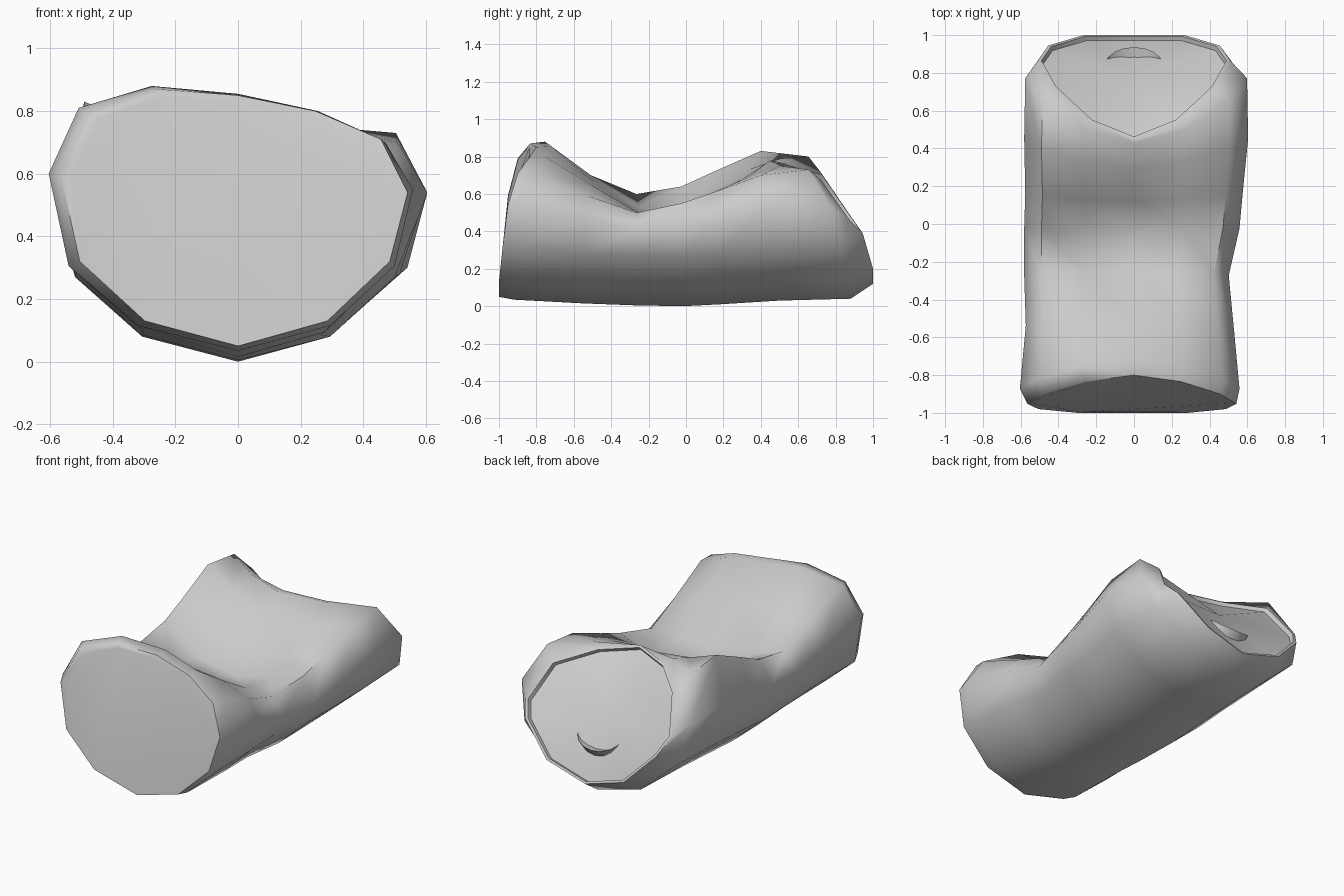
import bpy, bmesh, math
from mathutils import Vector

cube = bpy.data.objects.get("Cube")
if cube:
    bpy.data.objects.remove(cube)

metal = bpy.data.materials.new("light_grey_metal")
metal.use_nodes = True
metal.diffuse_color = (0.6, 0.6, 0.6, 1)
metal.node_tree.nodes["Principled BSDF"].inputs["Base Color"].default_value = (0.6, 0.6, 0.6, 1)


def finish(bm, name, angle):
    bmesh.ops.recalc_face_normals(bm, faces=bm.faces)
    mesh = bpy.data.meshes.new(name)
    bm.to_mesh(mesh)
    bm.free()
    mesh.materials.append(metal)
    obj = bpy.data.objects.new(name, mesh)
    bpy.context.collection.objects.link(obj)
    bpy.ops.object.select_all(action='DESELECT')
    obj.select_set(True)
    bpy.context.view_layer.objects.active = obj
    bpy.ops.object.shade_smooth_by_angle(angle=math.radians(angle))
    return obj


# Twelve-sided cross-section: x offsets and how far each point leans with the top
half_x = [0, .3, .51, .57, .48, .26, 0]
half_lean = [0, 0, .1, .24, .5, .83, 1]
ring_x = half_x + [-x for x in half_x[5:0:-1]]
ring_lean = half_lean + half_lean[5:0:-1]
low_z = [0, .08, .27]


def section(y_low, y_top, width, shift, lift, upper):
    """One ring: fixed underside, dented upper heights from left side to right."""
    low = [z + lift for z in low_z]
    heights = low + upper + low[:0:-1]
    return [Vector((x * width + shift * abs(x) * 2, y_low + (y_top - y_low) * t, z))
            for x, t, z in zip(ring_x, ring_lean, heights)]


def shrink(points, factor, offset):
    mid = sum(points, Vector()) / len(points)
    return [mid + (p - mid) * factor + offset for p in points]


# Crushed body, from the front end to the back rim
rings = [
    section(-1, -.8, .97, -.01, .05, [.54, .71, .80, .85, .87, .79, .59]),
    section(-.92, -.72, 1.02, -.02, .035, [.55, .70, .80, .855, .88, .81, .60]),
    section(-.55, -.5, .965, -.02, .015, [.48, .59, .65, .67, .70, .69, .56]),
    section(-.28, -.25, .95, -.035, .005, [.41, .50, .50, .50, .53, .60, .50]),
    section(-.02, -.03, 1, -.01, 0, [.42, .55, .48, .43, .48, .64, .50]),
    section(.18, .12, 1.01, 0, .01, [.46, .61, .59, .57, .62, .72, .53]),
    section(.5, .3, 1.04, .01, .03, [.54, .70, .69, .68, .73, .83, .57]),
    section(.88, .43, 1.03, .01, .04, [.53, .73, .75, .765, .79, .80, .56]),
    section(1, .45, .89, 0, .12, [.47, .67, .74, .78, .76, .71, .50]),
]
# Soft edge around the flat front end
rings.insert(0, shrink(rings[0], .94, Vector()))
# Rolled rim and recessed lid
rings.append(shrink(rings[-1], .965, Vector()))
rings.append(shrink(rings[-1], .985, Vector((0, -.02, -.015))))

bm = bmesh.new()
loops = [[bm.verts.new(p) for p in ring] for ring in rings]
count = len(ring_x)
for a, b in zip(loops, loops[1:]):
    for i in range(count):
        j = (i + 1) % count
        bm.faces.new((a[i], a[j], b[j], b[i]))
bm.faces.new(loops[0])
lid_mid = sum(rings[-1], Vector()) / count
hub = bm.verts.new(lid_mid)
for i in range(count):
    bm.faces.new((loops[-1][i], loops[-1][(i + 1) % count], hub))
finish(bm, "crushed_can_body", 62)

# Crescent lip of the opening on the lid
down = (sum((rings[-1][i] for i in (0, 1, -1)), Vector()) / 3 - lid_mid).normalized()
out = Vector((1, 0, 0)).cross(down)
if out.y < 0:
    out = -out
bm = bmesh.new()
rows = []
for k in range(9):
    a = math.pi * k / 8
    side = Vector((.15 * math.cos(a), 0, 0))
    base = lid_mid + side + down * .12
    arc = math.sin(a)
    rows.append([bm.verts.new(base + down * arc * .09 - out * .01),
                 bm.verts.new(base + down * arc * .11 + out * arc * .04),
                 bm.verts.new(base + down * arc * .13 - out * .01)])
for a, b in zip(rows, rows[1:]):
    for i in range(3):
        j = (i + 1) % 3
        bm.faces.new((a[i], b[i], b[j], a[j]))
finish(bm, "opening_lip", 40)
